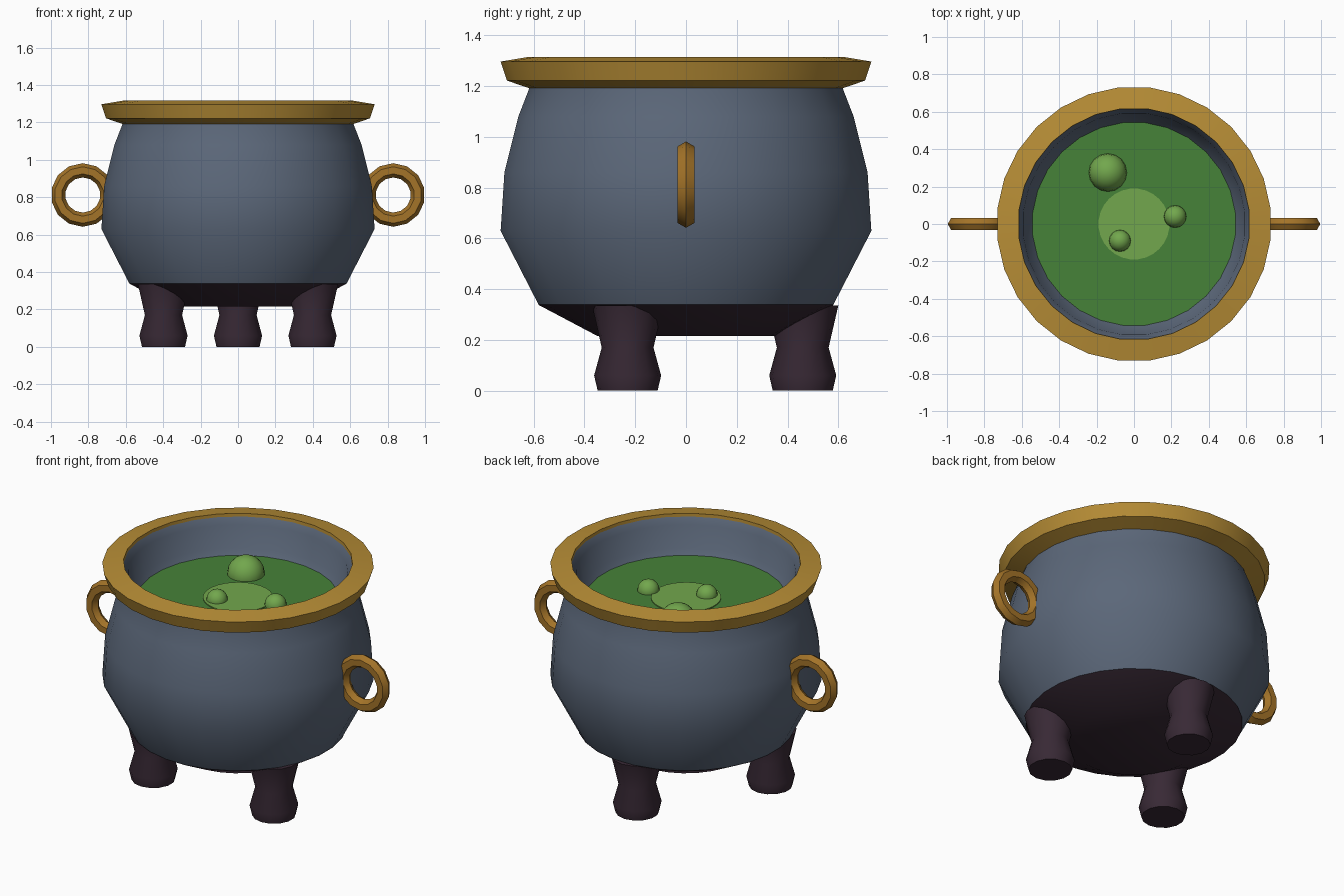
import bpy, bmesh, math
from mathutils import Matrix

if "Cube" in bpy.data.objects:
    bpy.data.objects.remove(bpy.data.objects["Cube"])


def material(name, r, g, b):
    lin = [((c / 255 + 0.055) / 1.055) ** 2.4 for c in (r, g, b)]
    m = bpy.data.materials.new(name)
    m.diffuse_color = (*lin, 1)
    m.use_nodes = True
    m.node_tree.nodes["Principled BSDF"].inputs["Base Color"].default_value = m.diffuse_color
    return m


IRON = material("blue grey iron", 91, 103, 121)
DARK = material("dark iron", 56, 41, 53)
GOLD = material("gold", 184, 142, 54)
BRONZE = material("bronze", 163, 115, 40)
BREW = material("green brew", 70, 130, 56)
FOAM = material("light green foam", 114, 167, 77)
SIDES = 28


def finish(name, bm, mats, angle=40):
    bmesh.ops.recalc_face_normals(bm, faces=bm.faces)
    me = bpy.data.meshes.new(name)
    bm.to_mesh(me)
    bm.free()
    for m in mats:
        me.materials.append(m)
    ob = bpy.data.objects.new(name, me)
    bpy.context.collection.objects.link(ob)
    bpy.context.view_layer.objects.active = ob
    ob.select_set(True)
    bpy.ops.object.shade_smooth_by_angle(angle=math.radians(angle))
    ob.select_set(False)
    return ob


def lathe(name, profile, mat, sides=SIDES, closed=False, at=(0, 0), angle=40):
    """Turn (radius, z) points round the z axis; zero radius makes a pole."""
    bm = bmesh.new()
    rings = []
    for r, z in profile:
        n = sides if r > 0 else 1
        rings.append([bm.verts.new((at[0] + r * math.cos(2 * math.pi * (i + 0.5) / sides),
                                    at[1] + r * math.sin(2 * math.pi * (i + 0.5) / sides), z))
                      for i in range(n)])
    pairs = list(zip(rings, rings[1:])) + ([(rings[-1], rings[0])] if closed else [])
    for a, b in pairs:
        for i in range(sides):
            j = (i + 1) % sides
            quad = [a[i % len(a)], a[j % len(a)], b[j % len(b)], b[i % len(b)]]
            bm.faces.new(list(dict.fromkeys(quad)))
    return finish(name, bm, [mat], angle)


# Pot: outer belly, lip and inner wall down to the brew
lathe("pot_body", [(0.585, 0.34), (0.735, 0.63), (0.72, 0.86), (0.665, 1.08), (0.622, 1.19),
                   (0.625, 1.306), (0.595, 1.26), (0.575, 1.13), (0.54, 1.095), (0.52, 1.05),
                   (0.52, 0.34)], IRON, closed=True)

# Dark underside
lathe("pot_base", [(0, 0.215), (0.35, 0.215), (0.588, 0.34), (0, 0.345)], DARK)

# Gold rim
lathe("rim", [(0.615, 1.19), (0.71, 1.222), (0.735, 1.297), (0.62, 1.316)], GOLD, closed=True, angle=30)

# Brew surface and paler centre
lathe("brew", [(0, 1.10), (0.56, 1.10), (0.56, 1.08), (0, 1.08)], BREW)
lathe("brew_centre", [(0, 1.105), (0.19, 1.105), (0.19, 1.098), (0, 1.098)], FOAM)

# Bubbles
for k, (x, y, r) in enumerate([(-0.14, 0.275, 0.102), (0.22, 0.04, 0.06), (-0.075, -0.09, 0.058)]):
    bm = bmesh.new()
    bmesh.ops.create_uvsphere(bm, u_segments=16, v_segments=10, radius=r,
                              matrix=Matrix.Translation((x, y, 1.105)))
    finish(f"bubble_{k + 1}", bm, [FOAM], 60)

# Three legs
for k in range(3):
    a = math.radians(90 + 120 * k)
    lathe(f"leg_{k + 1}", [(0, 0), (0.118, 0), (0.132, 0.06), (0.102, 0.17), (0.14, 0.335), (0, 0.335)],
          DARK, sides=14, at=(0.46 * math.cos(a), 0.46 * math.sin(a)))

# Ring handles
for side, name in ((-1, "left_handle"), (1, "right_handle")):
    ring = [(0.132 + 0.038 * math.cos(math.pi * i / 3), 0.038 * math.sin(math.pi * i / 3)) for i in range(6)]
    ob = lathe(name, ring, BRONZE, sides=14, closed=True, angle=35)
    ob.data.transform(Matrix.Translation((side * 0.83, 0, 0.812)) @ Matrix.Rotation(math.pi / 2, 4, 'X'))
